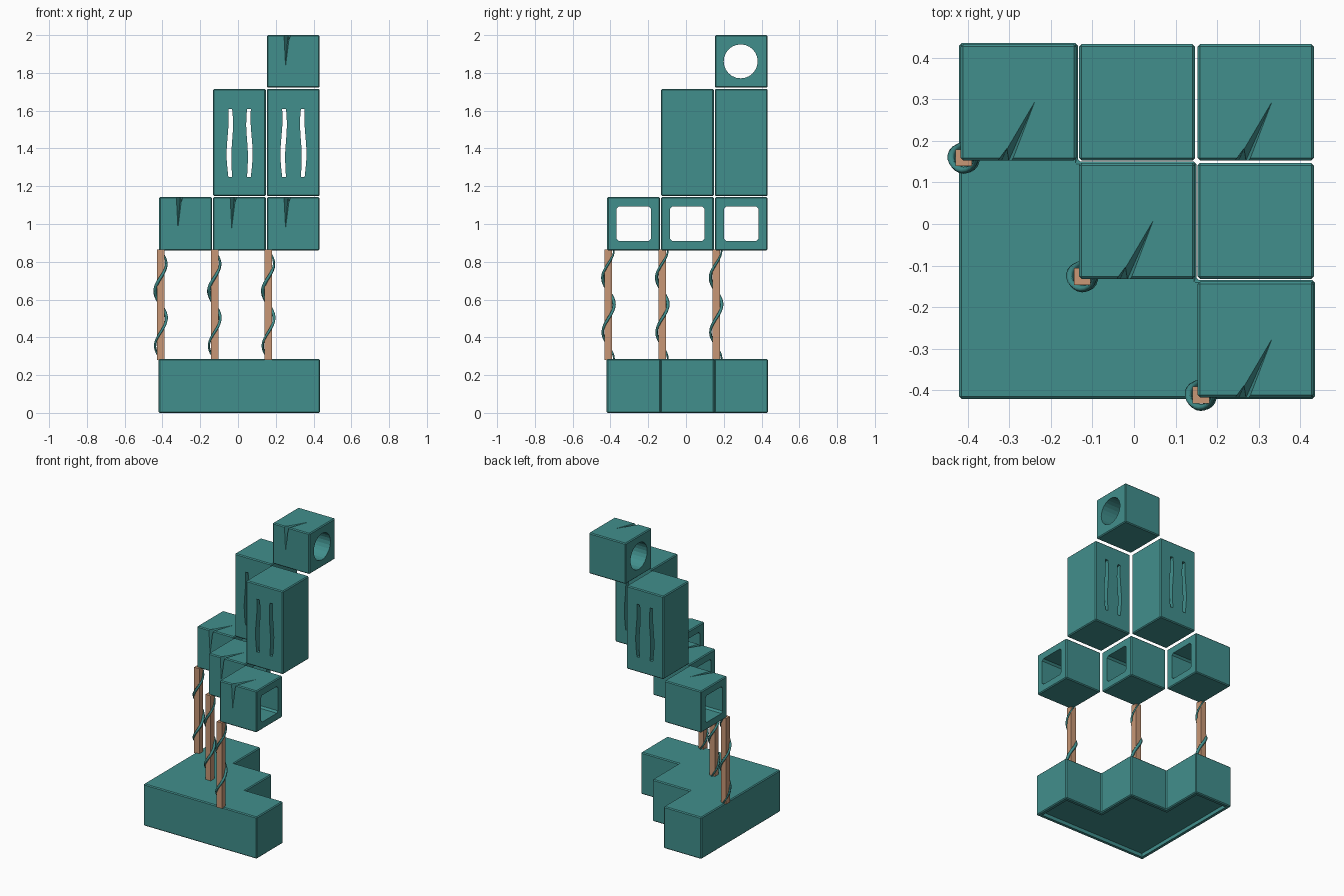
import bpy, bmesh, math
from mathutils import Vector

if "Cube" in bpy.data.objects:
    bpy.data.objects.remove(bpy.data.objects["Cube"])

S = 0.285                      # grid cell
E = [-0.42, -0.135, 0.15, 0.435]  # cell edges in x and y


def material(name, col):
    m = bpy.data.materials.new(name)
    m.diffuse_color = (*col, 1)
    m.use_nodes = True
    m.node_tree.nodes["Principled BSDF"].inputs["Base Color"].default_value = m.diffuse_color
    return m


TEAL = material("teal_stone", (0.053, 0.275, 0.265))
TAN = material("tan_wood", (0.58, 0.31, 0.18))


def make(name, bm, mat):
    bmesh.ops.recalc_face_normals(bm, faces=bm.faces)
    me = bpy.data.meshes.new(name)
    bm.to_mesh(me)
    bm.free()
    me.materials.append(mat)
    ob = bpy.data.objects.new(name, me)
    bpy.context.collection.objects.link(ob)
    return ob


def prism(name, pts, off, mat=TEAL):
    """Extrude a closed polygon of 3D points along a vector."""
    bm = bmesh.new()
    f = bm.faces.new([bm.verts.new(p) for p in pts])
    ext = bmesh.ops.extrude_face_region(bm, geom=[f])
    for v in ext["geom"]:
        if isinstance(v, bmesh.types.BMVert):
            v.co += Vector(off)
    return make(name, bm, mat)


def box(name, x0, x1, y0, y1, z0, z1, mat=TEAL):
    return prism(name, [(x0, y0, z0), (x1, y0, z0), (x1, y1, z0), (x0, y1, z0)], (0, 0, z1 - z0), mat)


def hull(pts):
    bm = bmesh.new()
    for p in pts:
        bm.verts.new(p)
    bmesh.ops.convex_hull(bm, input=bm.verts)
    return make("cutter", bm, TEAL)


def finish(ob, cutters=(), width=0.006):
    """Bevel the edges, cut the openings and remove the cutters."""
    bpy.context.view_layer.objects.active = ob
    b = ob.modifiers.new("bevel", 'BEVEL')
    b.width = width
    b.segments = 1
    bpy.ops.object.modifier_apply(modifier=b.name)
    for c in cutters:
        c.hide_render = True
        m = ob.modifiers.new("cut", 'BOOLEAN')
        m.operation = 'DIFFERENCE'
        m.solver = 'EXACT'
        m.object = c
        bpy.ops.object.modifier_apply(modifier=m.name)
        bpy.data.objects.remove(c)


def cell_box(name, i, j, z0, z1):
    g = 0.003
    return box(name, E[i] + g, E[i + 1] - g, E[j] + g, E[j + 1] - g, z0, z1)


def gash(i, j, t):
    """Tapering crack over the front top edge of a cube."""
    x, y = E[i], E[j] + 0.003
    a, b = x + 0.09, x + 0.125
    return [hull([(a, y - .01, t + .004), (b, y - .01, t + .004), (x + .19, y + .16, t + .004), (x + .115, y - .01, t - .03)]),
            hull([(a, y - .004, t + .01), (b, y - .004, t + .01), (x + .10, y - .004, t - .19), (x + .115, y + .03, t + .01)])]


# Stepped base with a shallow hollow underneath
steps = [(E[0], E[0]), (E[3], E[0]), (E[3], E[1]), (E[2], E[1]), (E[2], E[2]), (E[1], E[2]), (E[1], E[3]), (E[0], E[3])]
base = prism("stepped_base", [(x, y, 0) for x, y in steps], (0, 0, S))
r = 0.025
inner = [(E[0] + r, E[0] + r), (E[3] - r, E[0] + r), (E[3] - r, E[1] - r), (E[2] - r, E[1] - r), (E[2] - r, E[2] - r),
         (E[1] - r, E[2] - r), (E[1] - r, E[3] - r), (E[0] + r, E[3] - r)]
finish(base, [prism("cutter", [(x, y, -0.02) for x, y in inner], (0, 0, 0.045))])

for i in range(3):
    j = 2 - i
    # Windowed cubes along the diagonal
    cube = cell_box(f"window_cube_{i}", i, j, 0.86, 1.143)
    y = (E[j] + E[j + 1]) / 2
    win = box("cutter", E[i] - .1, E[i + 1] + .1, y - .091, y + .091, 0.91, 1.093)
    finish(win, width=0.012)
    finish(cube, [win] + gash(i, j, 1.143))

    # Square posts
    px, py = E[i] + 0.011, E[j] + 0.009
    box(f"post_{i}", px - .02, px + .02, py - .02, py + .02, 0.28, 0.865, TAN)

    # Vines twisting round the posts
    cu = bpy.data.curves.new("vine", 'CURVE')
    cu.dimensions = '3D'
    cu.bevel_depth = 0.010
    cu.bevel_resolution = 0
    cu.use_fill_caps = True
    n = 36
    sp = cu.splines.new('POLY')
    sp.points.add(n)
    for k in range(n + 1):
        z = 0.285 + 0.575 * k / n
        a = math.pi * (z - 0.5) / 0.145
        sp.points[k].co = (px + .030 * math.cos(a), py + .030 * math.sin(a), z, 1)
        sp.points[k].radius = 0.45 + 0.55 * math.sin(math.pi * k / n)
    cu.materials.append(TEAL)
    bpy.context.collection.objects.link(bpy.data.objects.new(f"vine_{i}", cu))

# Tall slotted blocks
for i, j in ((1, 2), (2, 1)):
    block = cell_box(f"slotted_block_{i}", i, j, 1.148, 1.715)
    slots = []
    for dx in (0.092, 0.195):
        left, right = [], []
        for k in range(9):
            t = k / 8
            x = E[i] + dx + 0.005 * math.sin(2 * math.pi * t + dx * 30)
            w = 0.010 + 0.003 * math.sin(math.pi * t)
            left.append((x - w, E[j] - .1, 1.25 + .36 * t))
            right.append((x + w, E[j] - .1, 1.25 + .36 * t))
        slots.append(prism("cutter", left + right[::-1], (0, 0.5, 0)))
    finish(block, slots)

# Top cube with a round hole
top = cell_box("top_cube", 2, 2, 1.722, 2.0)
c = (E[2] + E[3]) / 2
ring = [(0.05, c - .003 + .09 * math.cos(k * math.pi / 12), 1.861 + .09 * math.sin(k * math.pi / 12)) for k in range(24)]
finish(top, [prism("cutter", ring, (0.5, 0, 0))] + gash(2, 2, 2.0))
